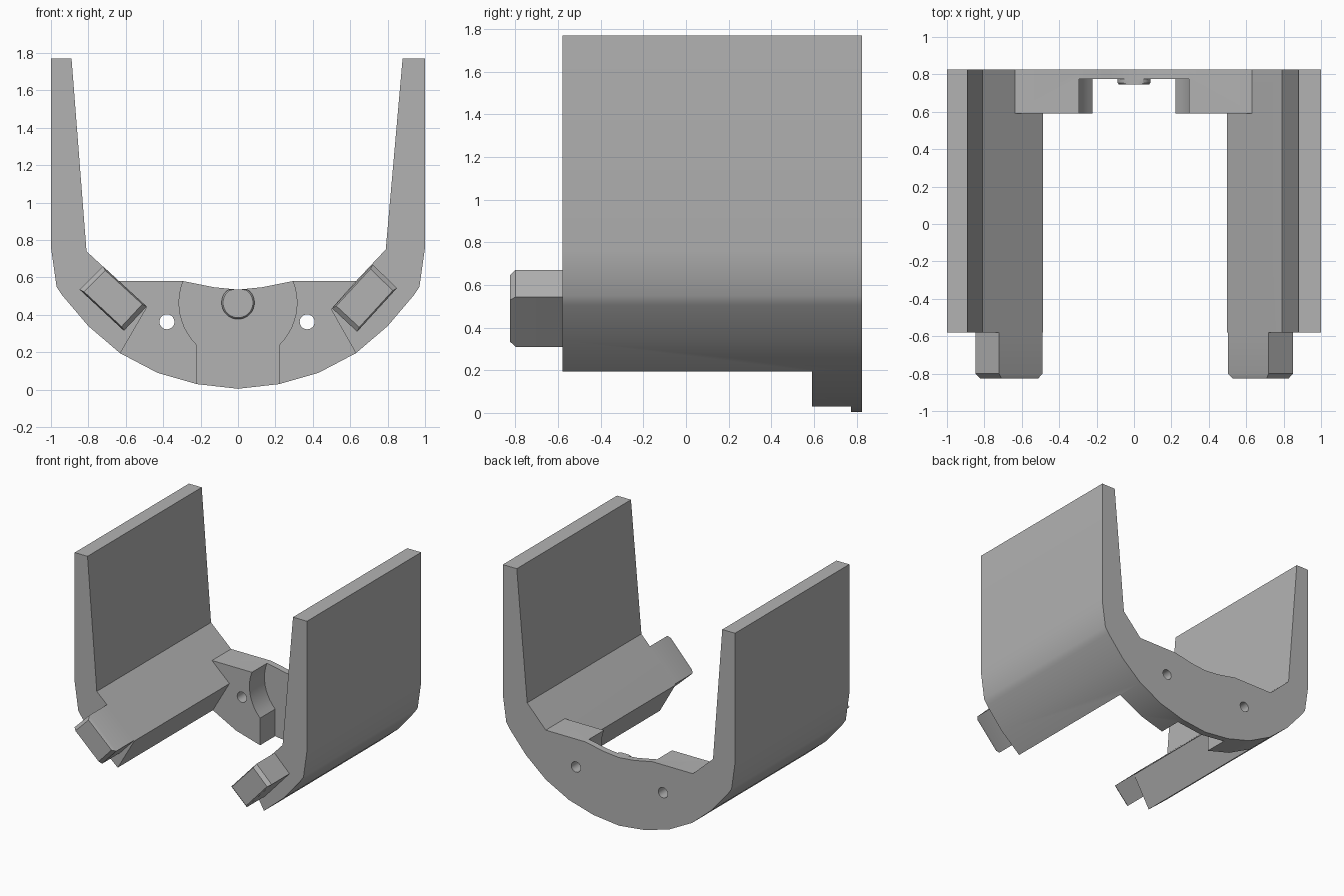
import bpy, bmesh, math
from mathutils import Vector

if "Cube" in bpy.data.objects:
    bpy.data.objects.remove(bpy.data.objects["Cube"])

GREY = (0.448, 0.448, 0.448, 1)
grey = bpy.data.materials.new("plain grey")
grey.use_nodes = True
grey.diffuse_color = GREY
grey.node_tree.nodes["Principled BSDF"].inputs["Base Color"].default_value = GREY


def loft(name, rings):
    """Solid through (y, [(x, z), ...]) cross-sections, capped at both ends."""
    bm = bmesh.new()
    loops = [[bm.verts.new((x, y, z)) for x, z in pts] for y, pts in rings]
    for a, b in zip(loops, loops[1:]):
        for i in range(len(a)):
            j = (i + 1) % len(a)
            bm.faces.new((a[i], a[j], b[j], b[i]))
    bm.faces.new(loops[0])
    bm.faces.new(loops[-1])
    bmesh.ops.recalc_face_normals(bm, faces=bm.faces)
    mesh = bpy.data.meshes.new(name)
    bm.to_mesh(mesh)
    bm.free()
    mesh.materials.append(grey)
    obj = bpy.data.objects.new(name, mesh)
    bpy.context.collection.objects.link(obj)
    return obj


def extrude(name, pts, y0, y1):
    return loft(name, [(y0, pts), (y1, pts)])


def cut(target, cutter):
    """Subtract the cutter, then discard it."""
    mod = target.modifiers.new("cut", 'BOOLEAN')
    mod.operation, mod.solver, mod.object = 'DIFFERENCE', 'EXACT', cutter
    graph = bpy.context.evaluated_depsgraph_get()
    mesh = bpy.data.meshes.new_from_object(target.evaluated_get(graph))
    target.modifiers.clear()
    target.data = mesh
    bpy.data.objects.remove(cutter)


def arc(cx, cz, r, start, end, n):
    angles = [math.radians(start + (end - start) * i / n) for i in range(n + 1)]
    return [(cx + r * math.cos(a), cz + r * math.sin(a)) for a in angles]


def circle(cx, cz, r, n=32):
    return arc(cx, cz, r, 0, 360, n)[:-1]


FRONT, PLATE, RECESS, BACK, PEG = -0.58, 0.59, 0.775, 0.825, -0.825

# Cradle: one U-shaped section, running the full length
outer = [(1, 1.77), (1, 0.76), (0.97, 0.55), (0.94, 0.505), (0.80, 0.34),
         (0.63, 0.195), (0.43, 0.09), (0.22, 0.03)]
left_in = [(0.63, 0.58), (0.79, 0.75), (0.88, 1.77)]
right_in = [(-0.89, 1.77), (-0.81, 0.74), (-0.637, 0.58)]
dip = [(-0.29, 0.58), (-0.13, 0.548), (0, 0.535), (0.13, 0.548), (0.29, 0.58)]
mirrored = [(-x, z) for x, z in reversed(outer)]
cradle = extrude("cradle", outer + [(0, 0.005)] + mirrored + right_in + dip + left_in,
                 FRONT, BACK)

# Open the middle in front of the end plate, leaving two side rails
gap = [(0.65, 0.16), (0.497, 0.43), (0.63, 0.58), (0.63, 1),
       (-0.637, 1), (-0.637, 0.58), (-0.487, 0.44), (-0.65, 0.16),
       (-0.65, -0.2), (0.65, -0.2)]
cut(cradle, extrude("gap_cutter", gap, -1, PLATE))

# Round-topped recess and the two screw holes in the end plate
recess = [(-0.223, -0.2), (0.223, -0.2)] + arc(0, 0.465, 0.315, -45, 225, 40)
cut(cradle, extrude("recess_cutter", recess, 0, RECESS))
for x in (-0.38, 0.37):
    cut(cradle, extrude("hole_cutter", circle(x, 0.363, 0.04), 0, 1))

# Small locating boss with its top trimmed to the plate edge
def trimmed(r):
    return [(x, min(z, 0.535)) for x, z in circle(0, 0.465, r)]

boss = loft("locating_boss", [(RECESS, trimmed(0.088)), (0.755, trimmed(0.088)),
                              (0.745, trimmed(0.08))])


# Chamfered pegs on the front of the rails
def peg(name, corners):
    a, b, c, d = map(Vector, corners)
    along, across = (c - b).normalized() * 0.025, (b - a).normalized() * 0.008
    tip = [a + along + across, b + along - across, c - along - across, d - along + across]
    return loft(name, [(FRONT, [a, b, c, d]), (PEG + 0.025, [a, b, c, d]), (PEG, tip)])


left_peg = peg("left_peg", [(0.72, 0.67), (0.85, 0.543), (0.637, 0.31), (0.503, 0.435)])
right_peg = peg("right_peg", [(-0.722, 0.66), (-0.847, 0.535), (-0.61, 0.315), (-0.488, 0.445)])

# Smooth the curved faces, keep the edges crisp
bpy.ops.object.select_all(action='DESELECT')
for obj in (cradle, boss, left_peg, right_peg):
    obj.select_set(True)
bpy.context.view_layer.objects.active = cradle
bpy.ops.object.shade_smooth_by_angle(angle=math.radians(30))
